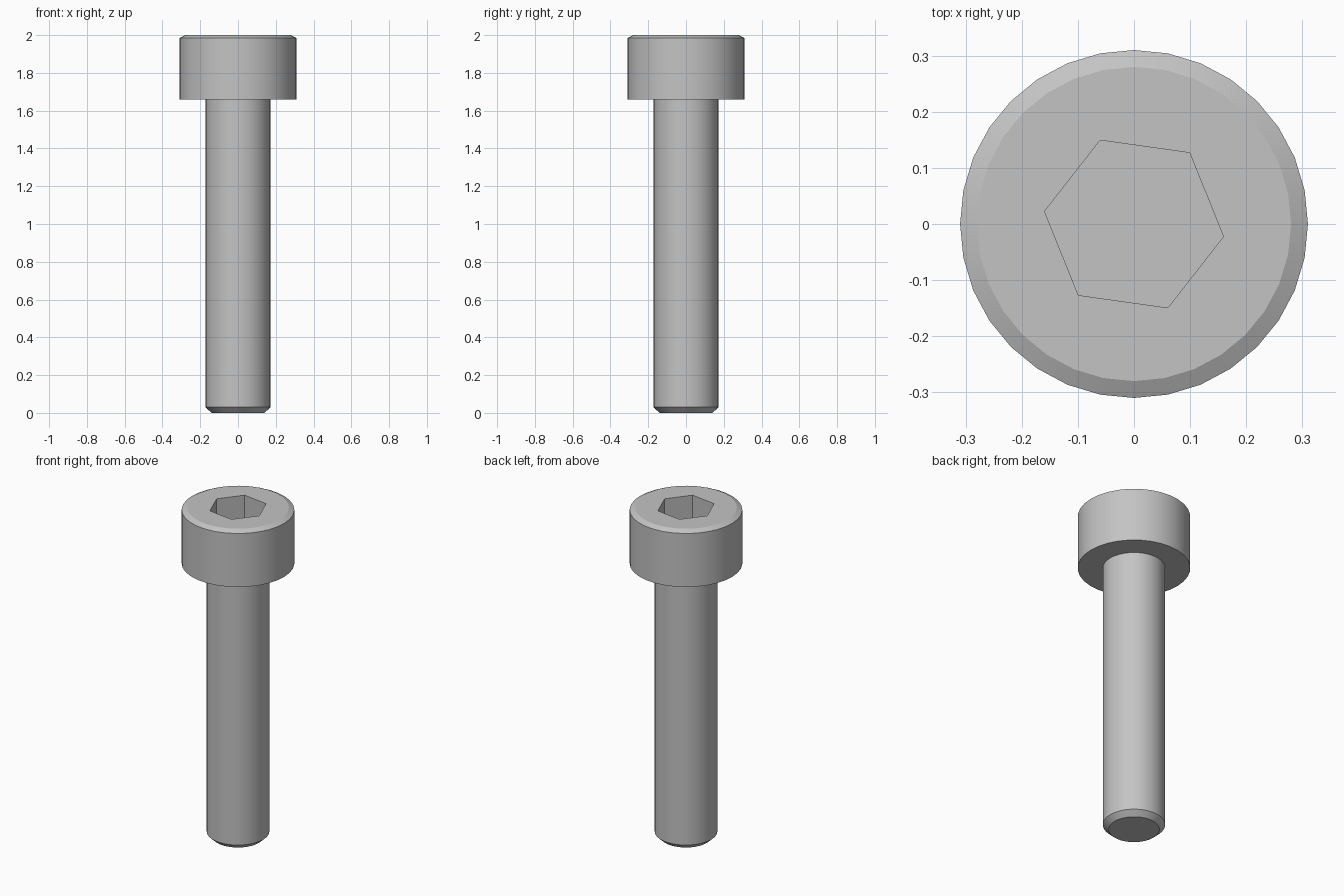
import bpy
import bmesh
from math import pi, radians
from mathutils import Matrix

SIDES = 32
HEX_RADIUS, HEX_TURN, HEX_DEPTH = 0.161, -8, 0.17

cube = bpy.data.objects.get("Cube")
if cube:
    bpy.data.objects.remove(cube, do_unlink=True)

# Plain steel
steel = bpy.data.materials.new("grey steel")
steel.use_nodes = True
colour = (0.55, 0.55, 0.55, 1)
steel.diffuse_color = colour
steel.node_tree.nodes["Principled BSDF"].inputs["Base Color"].default_value = colour


def add_object(name, bm):
    bmesh.ops.recalc_face_normals(bm, faces=bm.faces)
    mesh = bpy.data.meshes.new(name)
    bm.to_mesh(mesh)
    bm.free()
    mesh.materials.append(steel)
    obj = bpy.data.objects.new(name, mesh)
    bpy.context.collection.objects.link(obj)
    return obj


def stacked_rings(name, profile):
    """Solid of revolution from (radius, height) pairs, capped at both ends."""
    bm = bmesh.new()
    rings = [bmesh.ops.create_circle(bm, segments=SIDES, radius=r,
                                     matrix=Matrix.Translation((0, 0, z)))["verts"]
             for r, z in profile]
    for low, high in zip(rings, rings[1:]):
        for i in range(SIDES):
            j = (i + 1) % SIDES
            bm.faces.new((low[i], low[j], high[j], high[i]))
    bm.faces.new(rings[0])
    bm.faces.new(rings[-1])
    return add_object(name, bm)


# Shaft with chamfered tip, stepping out to the chamfered cylinder head
bolt = stacked_rings("bolt_shaft_and_head", [
    (0.14, 0), (0.172, 0.03), (0.172, 1.66),
    (0.31, 1.66), (0.31, 1.985), (0.28, 2)])

# Hexagonal socket cutter
bm = bmesh.new()
place = Matrix.Translation((0, 0, 2)) @ Matrix.Rotation(radians(HEX_TURN) + pi / 2, 4, "Z")
bmesh.ops.create_cone(bm, cap_ends=True, segments=6, radius1=HEX_RADIUS,
                      radius2=HEX_RADIUS, depth=2 * HEX_DEPTH, matrix=place)
cutter = add_object("socket_cutter", bm)
cutter.hide_render = True

# Cut the socket, then drop the cutter
socket = bolt.modifiers.new("socket", "BOOLEAN")
socket.operation = "DIFFERENCE"
socket.solver = "EXACT"
socket.object = cutter
bpy.ops.object.select_all(action="DESELECT")
bpy.context.view_layer.objects.active = bolt
bolt.select_set(True)
bpy.ops.object.modifier_apply(modifier="socket")
bpy.data.objects.remove(cutter, do_unlink=True)

# Round sides smooth, chamfers and socket crisp
bpy.ops.object.shade_smooth_by_angle(angle=radians(20))
